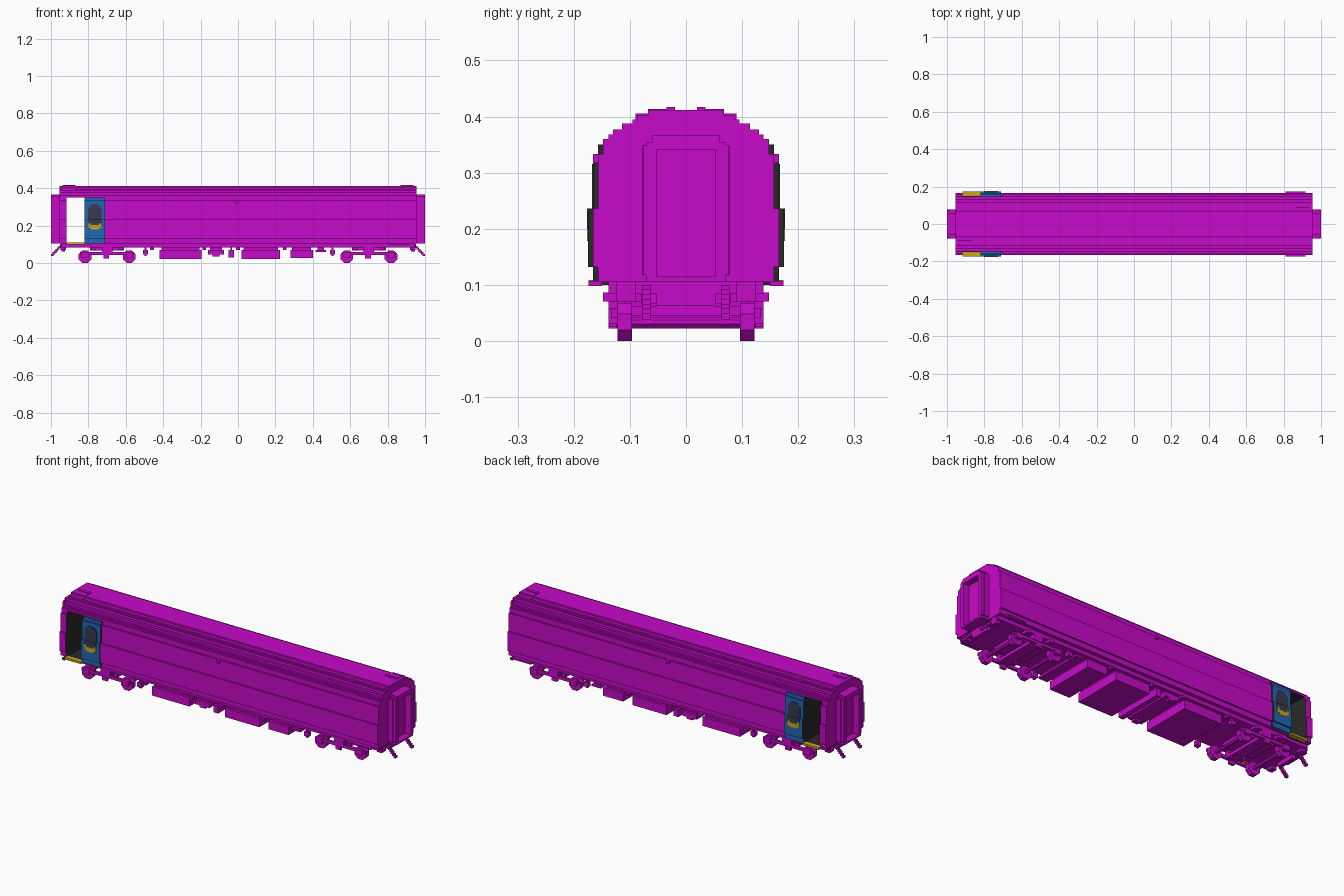
import bpy, bmesh, math
from mathutils import Matrix, Vector

if "Cube" in bpy.data.objects:
    bpy.data.objects.remove(bpy.data.objects["Cube"], do_unlink=True)


def material(name, r, g, b):
    m = bpy.data.materials.new(name)
    m.diffuse_color = (r, g, b, 1)
    m.use_nodes = True
    bsdf = m.node_tree.nodes["Principled BSDF"]
    bsdf.inputs["Base Color"].default_value = (r, g, b, 1)
    bsdf.inputs["Roughness"].default_value = 0.8
    return m


MAGENTA = material("magenta", 0.57, 0.003, 0.58)
BLUE = material("blue", 0.014, 0.14, 0.46)
YELLOW = material("yellow", 0.60, 0.38, 0.01)
DARK = material("dark_grey", 0.022, 0.022, 0.022)
GLASS = material("slate_glass", 0.04, 0.043, 0.08)


def finish(name, bm, *mats):
    bmesh.ops.recalc_face_normals(bm, faces=bm.faces)
    me = bpy.data.meshes.new(name)
    bm.to_mesh(me)
    bm.free()
    for m in mats:
        me.materials.append(m)
    ob = bpy.data.objects.new(name, me)
    bpy.context.collection.objects.link(ob)
    return ob


def add_box(bm, x0, x1, y0, y1, z0, z1):
    mid = Vector(((x0 + x1) / 2, (y0 + y1) / 2, (z0 + z1) / 2))
    size = Matrix.Diagonal((abs(x1 - x0), abs(y1 - y0), abs(z1 - z0), 1))
    bmesh.ops.create_cube(bm, size=1, matrix=Matrix.Translation(mid) @ size)


def boxes(name, mat, items):
    bm = bmesh.new()
    for b in items:
        add_box(bm, *b)
    return finish(name, bm, mat)


def both_sides(x0, x1, y0, y1, z0, z1):
    return [(x0, x1, s * y0, s * y1, z0, z1) for s in (-1, 1)]


# Stepped carriage section: (lower z, half width), each running up to the next
STEPS = [(0.105, 0.157), (0.132, 0.166), (0.236, 0.157), (0.333, 0.148),
         (0.360, 0.138), (0.368, 0.130), (0.377, 0.114), (0.388, 0.095),
         (0.395, 0.086), (0.403, 0.068)]
ROOF_Z = 0.412


def section(z_from, z_to):
    for i, (z, w) in enumerate(STEPS):
        top = STEPS[i + 1][0] if i + 1 < len(STEPS) else ROOF_Z
        lo, hi = max(z, z_from), min(top, z_to)
        if hi > lo:
            yield lo, hi, w


def shell(name, x0, x1, z_from, z_to=ROOF_Z):
    right = [p for lo, hi, w in section(z_from, z_to) for p in ((w, lo), (w, hi))]
    outline = right + [(-y, z) for y, z in reversed(right)]
    bm = bmesh.new()
    face = bm.faces.new([bm.verts.new((x0, y, z)) for y, z in outline])
    ext = bmesh.ops.extrude_face_region(bm, geom=[face])
    verts = [v for v in ext["geom"] if isinstance(v, bmesh.types.BMVert)]
    bmesh.ops.translate(bm, verts=verts, vec=(x1 - x0, 0, 0))
    return bm


END, DOOR0, DOOR1, DOOR2, HEAD = 0.954, -0.918, -0.82, -0.71, 0.35

# Body: dark where it faces the open vestibule
for name, x0, x1, z, wall in (("main_body", DOOR1, END, 0.105, DOOR1),
                              ("end_body", -END, DOOR0, 0.105, DOOR0),
                              ("vestibule_roof", DOOR0, DOOR1, HEAD, None)):
    bm = shell(name, x0, x1, z)
    for f in bm.faces:
        c = f.calc_center_median()
        if wall is not None:
            if all(abs(v.co.x - wall) < 1e-4 for v in f.verts):
                f.material_index = 1
        elif abs(f.normal.z) > 0.9 and abs(c.z - HEAD) < 1e-4:
            f.material_index = 1
    finish(name, bm, MAGENTA, DARK)

boxes("underframe", MAGENTA, [(-0.945, 0.945, -0.138, 0.138, 0.084, 0.105)])
boxes("vestibule_floor", DARK, [(DOOR0, DOOR1, -0.157, 0.157, 0.1, 0.107)])
boxes("yellow_steps", YELLOW, both_sides(DOOR0, DOOR1, 0.15, 0.174, 0.098, 0.109))
boxes("plain_steps", MAGENTA, both_sides(0.81, 0.918, 0.15, 0.174, 0.098, 0.107))
boxes("side_lamps", MAGENTA, both_sides(-0.013, 0.003, 0.15, 0.166, 0.317, 0.333))

# Sliding doors standing open outside the wall, following the stepped section
for side, label in ((-1, "right"), (1, "left")):
    bm = bmesh.new()
    for lo, hi, w in section(0.105, HEAD):
        add_box(bm, DOOR1, DOOR2, side * (w - 0.002), side * (w + 0.0085), lo, hi)
    bm.normal_update()
    for f in bm.faces:
        if abs(f.normal.x) > 0.9:
            f.material_index = 1
    finish(label + "_door", bm, BLUE, DARK)

    # Rounded window made of stacked plates, with a yellow band beneath
    window, band = [], []
    for lo, hi, w in section(0.178, 0.315):
        y0, y1 = side * (w + 0.006), side * (w + 0.0105)
        for a, b, half in ((0.203, 0.212, 0.022), (0.212, 0.295, 0.036),
                           (0.295, 0.305, 0.029), (0.305, 0.315, 0.018)):
            a, b = max(a, lo), min(b, hi)
            if b > a:
                window.append((-0.766 - half, -0.766 + half, y0, y1, a, b))
        if lo < 0.2:
            band.append((-0.798, -0.73, y0, y1, 0.186, 0.203))
            band.append((-0.785, -0.742, y0, y1, 0.178, 0.186))
            band += [(-0.801, -0.788, y0, y1, 0.203, 0.217),
                     (-0.744, -0.731, y0, y1, 0.203, 0.217)]
    boxes(label + "_door_window", GLASS, window)
    boxes(label + "_door_band", YELLOW, band)
    boxes(label + "_door_handle", DARK,
          [(-0.734, -0.726, side * 0.17, side * 0.1765, 0.2, 0.226)])

# Roof hatches at opposite corners
for s, label in ((-1, "right_rear"), (1, "left_front")):
    x0, x1 = sorted((s * 0.868, s * 0.938))
    boxes(label + "_roof_hatch", MAGENTA,
          [(x0, x1, s * 0.02, s * 0.035, 0.405, 0.417),
           (x0, x1, s * 0.035, s * 0.068, 0.4, 0.4135),
           (x0, x1, s * 0.068, s * 0.09, 0.39, 0.405)])

for e, label in ((-1, "rear"), (1, "front")):
    # Gangway frame around a recessed door
    a, m, b = e * 0.95, e * 0.982, e * 1.0
    boxes(label + "_gangway", MAGENTA,
          both_sides(a, b, 0.053, 0.07, 0.105, 0.355)
          + both_sides(a, m, 0.07, 0.078, 0.118, 0.348)
          + both_sides(m, b, 0.07, 0.076, 0.118, 0.348)
          + [(a, b, -0.053, 0.053, 0.34, 0.355), (a, b, -0.06, 0.06, 0.355, 0.366),
             (a, b, -0.053, 0.053, 0.105, 0.115),
             (a, e * 0.966, -0.053, 0.053, 0.115, 0.34)])
    # Stepped diagonal guard legs, end brackets and coupling bar
    legs = []
    for i in range(7):
        x, z = 0.938 + i * 0.008, 0.092 - i * 0.0085
        legs += both_sides(e * x, e * (x + 0.014), 0.063, 0.078, z - 0.004, z + 0.008)
    boxes(label + "_guard_legs", MAGENTA, legs)
    boxes(label + "_coupling", MAGENTA,
          both_sides(e * 0.92, e * 0.95, 0.09, 0.125, 0.07, 0.105)
          + [(e * 0.925, e * 0.945, -0.053, 0.053, 0.062, 0.085)])

    # Bogie: frame bars, cross beam, suspension blocks
    c = e * 0.7
    frame = both_sides(c - 0.145, c + 0.145, 0.121, 0.134, 0.042, 0.058)
    frame += both_sides(c - 0.028, c + 0.028, 0.11, 0.138, 0.055, 0.086)
    frame += both_sides(c - 0.02, c + 0.01, 0.122, 0.136, 0.025, 0.045)
    frame += [(c - 0.03, c + 0.03, -0.13, 0.13, 0.045, 0.062),
              (c - 0.09, c + 0.09, -0.08, 0.08, 0.066, 0.086)]
    for dx in (-0.118, 0.118):
        frame += both_sides(c + dx - 0.018, c + dx + 0.018, 0.12, 0.138, 0.03, 0.058)
    for dx in (-0.07, 0.07):
        frame += both_sides(c + dx - 0.012, c + dx + 0.012, 0.115, 0.148, 0.07, 0.086)
    boxes(label + "_bogie", MAGENTA, frame)

    # Eight-sided wheels on axles
    bm = bmesh.new()
    turn = Matrix.Rotation(math.pi / 2, 4, 'X') @ Matrix.Rotation(math.pi / 8, 4, 'Z')
    for dx in (-0.118, 0.118):
        for y, r, depth in ((-0.109, 0.0365, 0.026), (0.109, 0.0365, 0.026),
                            (0, 0.01, 0.25)):
            bmesh.ops.create_cone(bm, cap_ends=True, segments=8, radius1=r,
                                  radius2=r, depth=depth,
                                  matrix=Matrix.Translation((c + dx, y, 0.0337)) @ turn)
    finish(label + "_wheels", bm, MAGENTA)

# Underfloor equipment, full width: (x0, x1, lower z)
EQUIPMENT = [(-0.42, -0.195, 0.022), (0.02, 0.225, 0.022), (0.28, 0.40, 0.026),
             (-0.16, -0.075, 0.045), (-0.05, -0.022, 0.03), (0.415, 0.47, 0.06)]
boxes("equipment_boxes", MAGENTA,
      [(a, b, -0.138, 0.138, z, 0.07) for a, b, z in EQUIPMENT]
      + [(a + 0.01, b - 0.01, -0.125, 0.125, 0.07, 0.086) for a, b, z in EQUIPMENT])
small = both_sides(-0.135, -0.1, 0.11, 0.138, 0.035, 0.05)
for x in (-0.495, 0.505):
    small += both_sides(x - 0.013, x + 0.013, 0.115, 0.138, 0.046, 0.07)
    small += both_sides(x - 0.006, x + 0.006, 0.12, 0.132, 0.038, 0.086)
for x in (-0.46, -0.18, 0.0, 0.25):
    small += both_sides(x - 0.01, x + 0.01, 0.12, 0.148, 0.07, 0.082)
boxes("small_fittings", MAGENTA, small)
